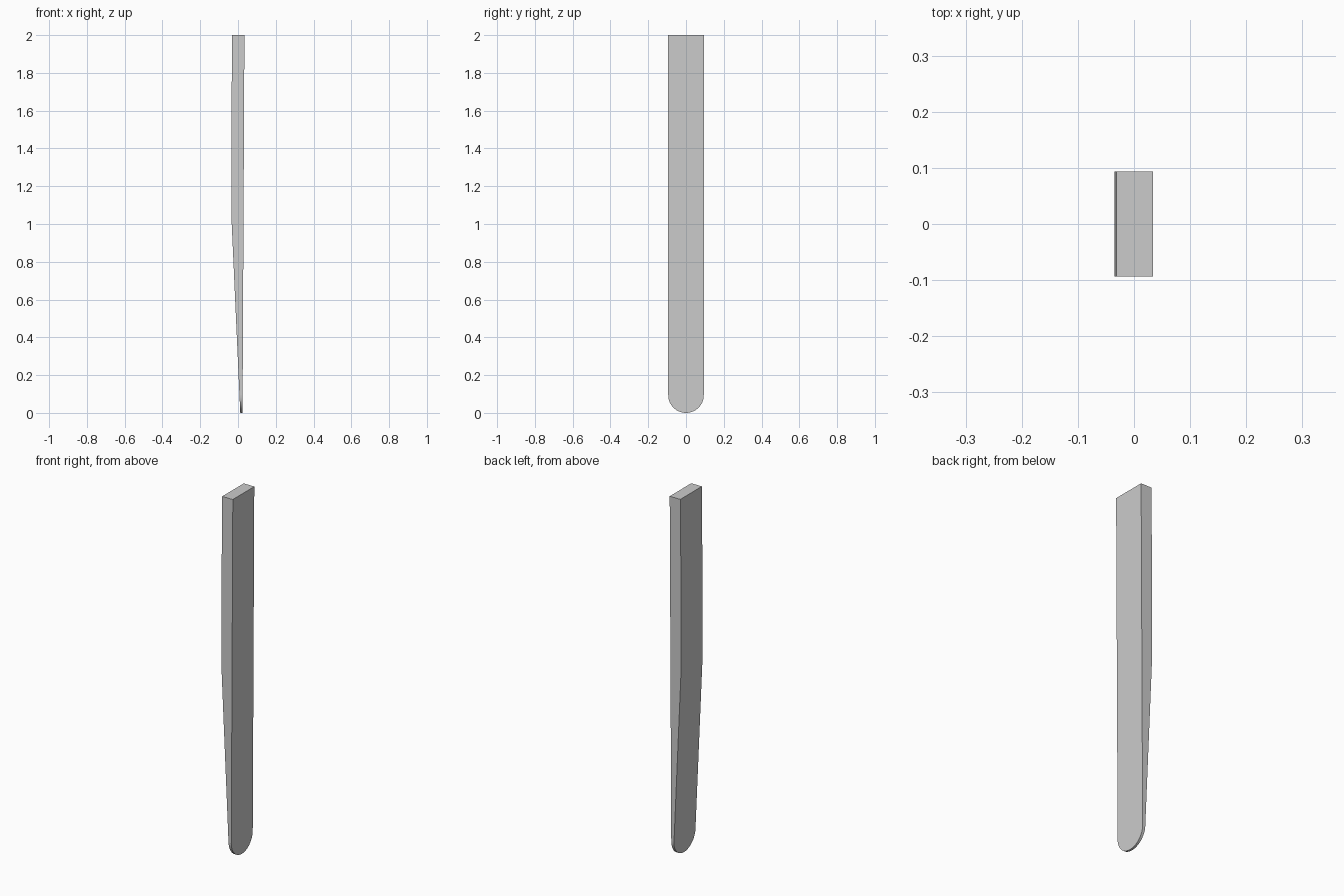
import bpy, bmesh, math

cube = bpy.data.objects.get("Cube")
if cube:
    bpy.data.objects.remove(cube, do_unlink=True)

HALF_WIDTH = 0.094
HEIGHT = 2.0
ARC_STEPS = 32
# Thickness profile of the bowed side: (height, x)
BOWED_SIDE = [(0, 0.012), (1.04, -0.035), (1.53, -0.035), (HEIGHT, -0.031)]


def flat_side_x(z):
    return 0.024 + 0.01 * z / HEIGHT


def bowed_side_x(z):
    for (z0, x0), (z1, x1) in zip(BOWED_SIDE, BOWED_SIDE[1:]):
        if z <= z1:
            return x0 + (x1 - x0) * (z - z0) / (z1 - z0)
    return BOWED_SIDE[-1][1]


# Plain grey material
grey = bpy.data.materials.new("plain grey")
grey.use_nodes = True
colour = (0.6, 0.6, 0.6, 1)
grey.diffuse_color = colour
grey.node_tree.nodes["Principled BSDF"].inputs["Base Color"].default_value = colour

# Round-ended outline, extruded through the thickness
bm = bmesh.new()
outline = [(HALF_WIDTH, HEIGHT), (-HALF_WIDTH, HEIGHT)]
for i in range(ARC_STEPS + 1):
    a = math.pi * (1 + i / ARC_STEPS)
    outline.append((HALF_WIDTH * math.cos(a), HALF_WIDTH * (1 + math.sin(a))))
face = bm.faces.new([bm.verts.new((-1, y, z)) for y, z in outline])
extruded = bmesh.ops.extrude_face_region(bm, geom=[face])
for v in extruded["geom"]:
    if isinstance(v, bmesh.types.BMVert):
        v.co.x = 1

# Cross cuts where the bowed side bends and the round end starts
for z in (HALF_WIDTH, BOWED_SIDE[1][0], BOWED_SIDE[2][0]):
    bmesh.ops.bisect_plane(bm, geom=bm.verts[:] + bm.edges[:] + bm.faces[:],
                           plane_co=(0, 0, z), plane_no=(0, 0, 1))

# Taper the thickness to the profile
for v in bm.verts:
    v.co.x = flat_side_x(v.co.z) if v.co.x > 0 else bowed_side_x(v.co.z)
bmesh.ops.recalc_face_normals(bm, faces=bm.faces[:])

mesh = bpy.data.meshes.new("tapered_slat")
bm.to_mesh(mesh)
bm.free()
mesh.materials.append(grey)
slat = bpy.data.objects.new("tapered_slat", mesh)
bpy.context.collection.objects.link(slat)

# Smooth the round end, keep the long edges crisp
bpy.ops.object.select_all(action="DESELECT")
slat.select_set(True)
bpy.context.view_layer.objects.active = slat
bpy.ops.object.shade_smooth_by_angle(angle=math.radians(30))
